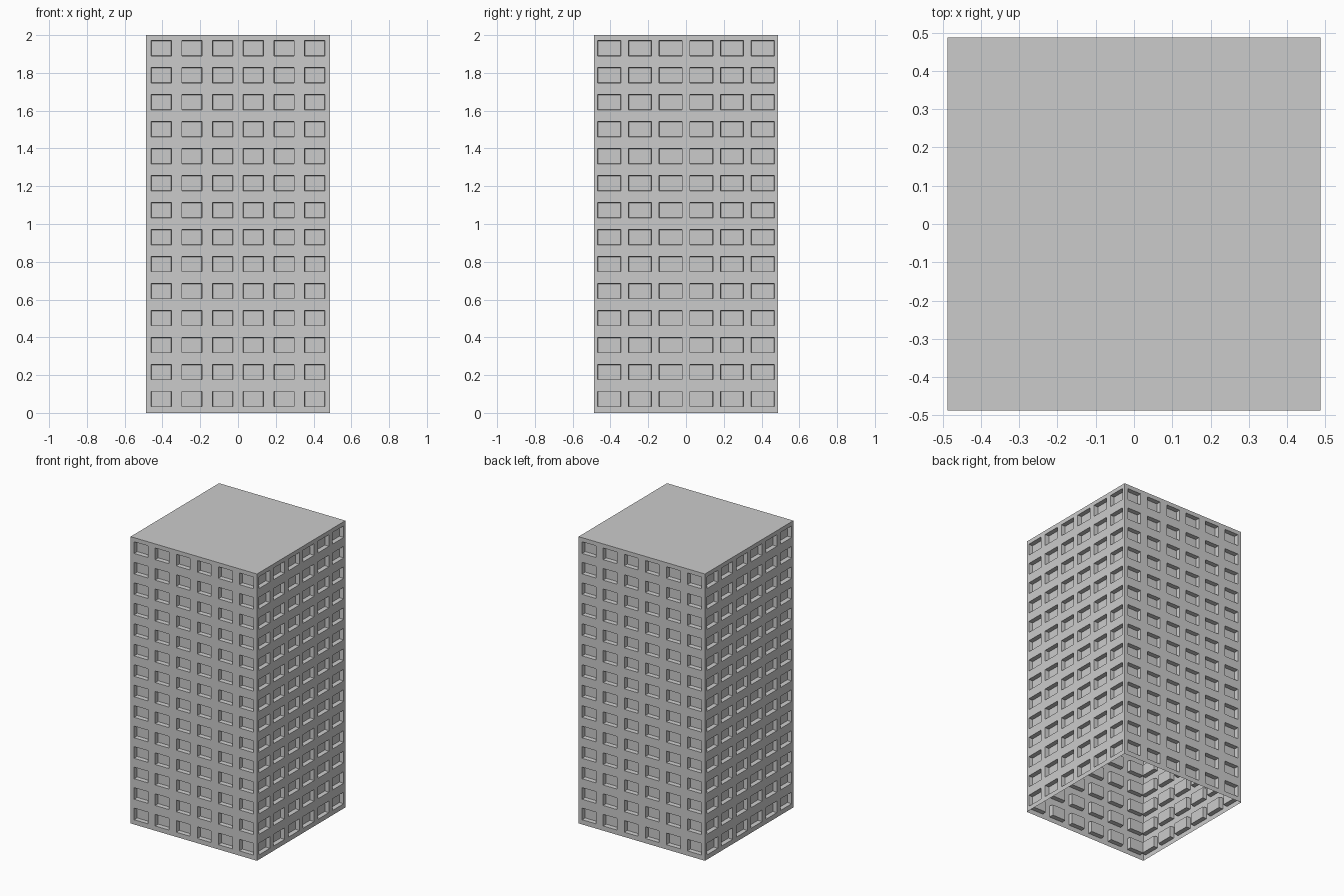
import bpy, bmesh
from math import pi
from mathutils import Matrix

if "Cube" in bpy.data.objects:
    bpy.data.objects.remove(bpy.data.objects["Cube"])

HALF, HEIGHT = 0.4875, 2.0
COLS, ROWS = 6, 14
DEPTH, TAPER = 0.03, 0.004
CELL_W, CELL_H = 2 * HALF / COLS, HEIGHT / ROWS


def ring(bm, cx, cz, w, h, y):
    return [bm.verts.new((cx + sx * w / 2, y, cz + sz * h / 2))
            for sx, sz in ((-1, -1), (1, -1), (1, 1), (-1, 1))]


def bridge(bm, a, b):
    for i in range(4):
        j = (i + 1) % 4
        bm.faces.new((a[i], a[j], b[j], b[i]))


def window_wall(name, win_w, win_h, angle):
    bm = bmesh.new()
    for c in range(COLS):
        for r in range(ROWS):
            cx, cz = -HALF + (c + 0.5) * CELL_W, (r + 0.5) * CELL_H
            # wall surround, window reveal, recessed pane
            cell = ring(bm, cx, cz, CELL_W, CELL_H, -HALF)
            opening = ring(bm, cx, cz + 0.002, win_w, win_h, -HALF)
            pane = ring(bm, cx, cz + 0.002, win_w - TAPER, win_h - TAPER, -HALF + DEPTH)
            bridge(bm, cell, opening)
            bridge(bm, opening, pane)
            bm.faces.new(pane)
    bmesh.ops.remove_doubles(bm, verts=bm.verts, dist=1e-4)
    bm.transform(Matrix.Rotation(angle, 4, 'Z'))
    finish(bm, name)


def finish(bm, name):
    mesh = bpy.data.meshes.new(name)
    bm.to_mesh(mesh)
    bm.free()
    bpy.context.collection.objects.link(bpy.data.objects.new(name, mesh))


# four facades; side windows are slightly wider
for i, name in enumerate(("front_wall", "right_wall", "back_wall", "left_wall")):
    window_wall(name, 0.122 if i % 2 else 0.107, 0.081, i * pi / 2)

# flat roof; the underside of the tower is open
bm = bmesh.new()
bm.faces.new(ring(bm, 0, 0, 2 * HALF, 2 * HALF, 0))
bm.transform(Matrix.Translation((0, 0, HEIGHT)) @ Matrix.Rotation(-pi / 2, 4, 'X'))
bm.normal_update()
if bm.faces[:][0].normal.z < 0:
    bmesh.ops.reverse_faces(bm, faces=bm.faces[:])
finish(bm, "roof")
